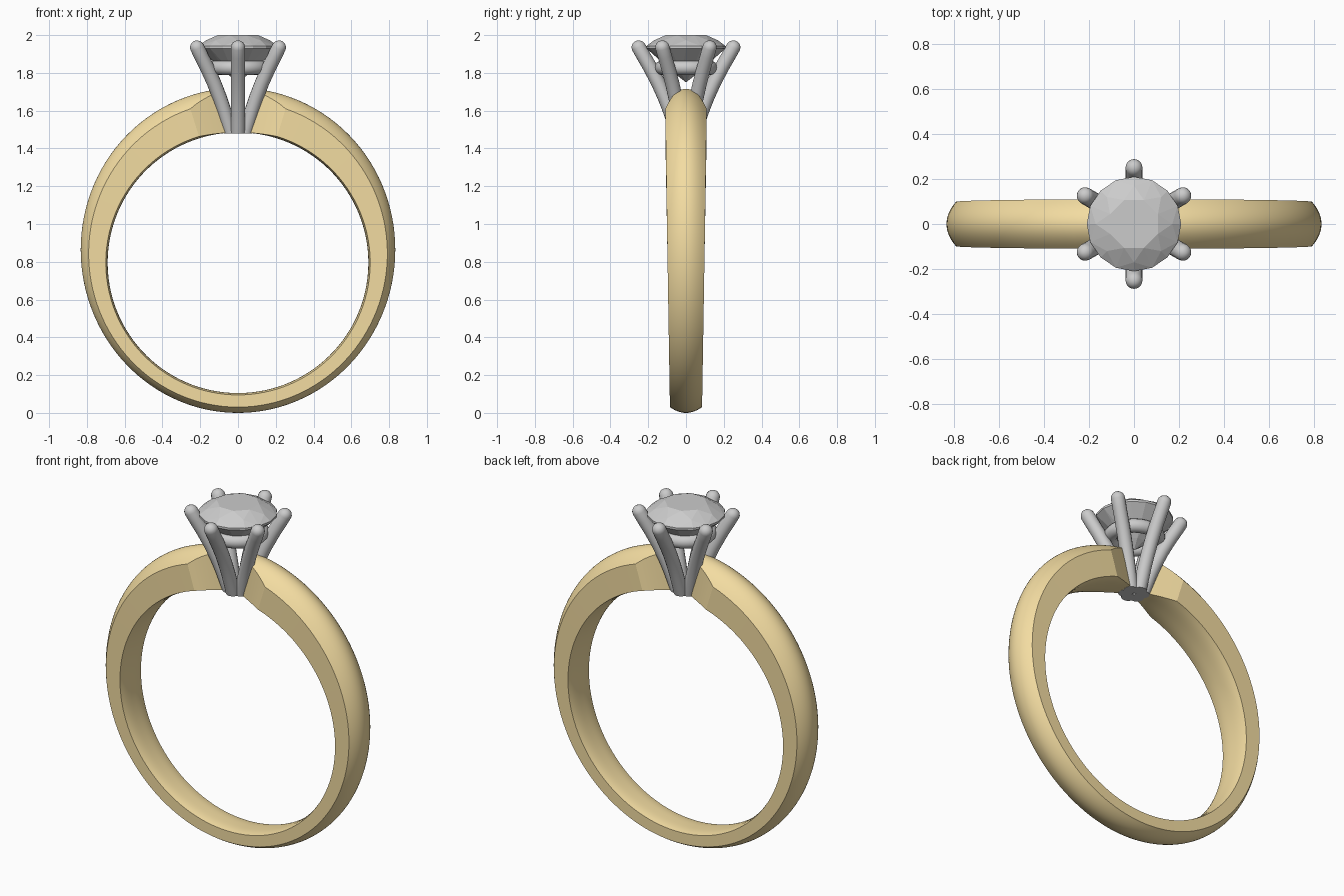
import bpy, bmesh
from math import sin, cos, pi

if "Cube" in bpy.data.objects:
    bpy.data.objects.remove(bpy.data.objects["Cube"])

CZ, R_IN = 0.795, 0.69          # finger hole centre height and radius


def finish(name, bm, mat=None, smooth=None):
    bmesh.ops.recalc_face_normals(bm, faces=bm.faces[:])
    me = bpy.data.meshes.new(name)
    bm.to_mesh(me)
    bm.free()
    ob = bpy.data.objects.new(name, me)
    bpy.context.collection.objects.link(ob)
    if mat:
        me.materials.append(mat)
    if smooth:
        bpy.ops.object.select_all(action='DESELECT')
        ob.select_set(True)
        bpy.context.view_layer.objects.active = ob
        bpy.ops.object.shade_smooth_by_angle(angle=smooth)
    return ob


def loft(bm, rings):
    """Skin closed rings of points and cap both ends."""
    vs = [[bm.verts.new(p) for p in ring] for ring in rings]
    n = len(vs[0])
    for a, b in zip(vs, vs[1:]):
        for i in range(n):
            j = (i + 1) % n
            bm.faces.new((a[i], a[j], b[j], b[i]))
    bm.faces.new(vs[0])
    bm.faces.new(vs[-1][::-1])


gold = bpy.data.materials.new("yellow_gold")
gold.diffuse_color = (0.9, 0.72, 0.36, 1)
gold.use_nodes = True
gold.node_tree.nodes["Principled BSDF"].inputs["Base Color"].default_value = gold.diffuse_color

# Band: domed section, thicker and wider at the top, shoulders pinched to the head
END, KINK = 0.10, 0.30


def band_section(t):
    u = (1 + cos(t)) / 2
    thick = 0.105 + 0.01 * u + 0.12 * u * u
    side = 0.71 * thick
    w = 0.085 + 0.025 * u
    near = min(t, 2 * pi - t)
    h = w
    if near < KINK:
        h = 0.05 + (w - 0.05) * (near - END) / (KINK - END)
    pts = []
    for i in range(11):          # inner comfort-fit face
        y = h * (i / 5 - 1)
        pts.append((y, R_IN + 0.01 * abs(y / w) ** 3))
    for i in range(15):          # outer dome
        y = h * (1 - i / 7)
        pts.append((y, R_IN + side + (thick - side) * (1 - (y / w) ** 2)))
    return [(r * sin(t), y, CZ + r * cos(t)) for y, r in pts]


angles = [END + (KINK - END) * i / 6 for i in range(6)]
angles += [KINK + (2 * pi - 2 * KINK) * i / 110 for i in range(111)]
angles += [2 * pi - a for a in reversed(angles[:6])]
bm = bmesh.new()
loft(bm, [band_section(t) for t in angles])
finish("band", bm, gold, 0.3)

# Six flared prongs with rounded tips, flat at the foot
path = [(0.046, 1.48), (0.062, 1.53), (0.085, 1.60), (0.112, 1.67),
        (0.148, 1.75), (0.190, 1.83), (0.225, 1.89), (0.250, 1.935)]
for k in range(6):
    a = pi / 6 + k * pi / 3
    rings = []
    tip = [(0.250 + 0.017 * sin(e), 1.935 + 0.033 * sin(e), cos(e))
           for e in (0.35, 0.7, 1.05, 1.4)]
    for i, (r, z, s) in enumerate([(r, z, 1) for r, z in path] + tip):
        tilt = 0 if i == 0 else 0.45 * min(1, i / 4)
        ring = []
        for j in range(16):
            b = 2 * pi * j / 16
            dr, dt = 0.038 * s * cos(b), 0.038 * s * sin(b)
            rr, zz = r + dr * cos(tilt), z - dr * sin(tilt)
            ring.append((rr * cos(a) - dt * sin(a), rr * sin(a) + dt * cos(a), zz))
        rings.append(ring)
    bm = bmesh.new()
    loft(bm, rings)
    finish(f"prong_{k + 1}", bm, smooth=0.7)

# Gallery ring joining the prongs below the stone
bpy.ops.mesh.primitive_torus_add(major_radius=0.128, minor_radius=0.038,
                                 major_segments=48, minor_segments=16,
                                 location=(0, 0, 1.827))
bpy.context.object.name = "gallery_ring"
bpy.ops.object.shade_smooth()

# Round brilliant stone: convex hull of facet corner rings
bm = bmesh.new()
for n, r, z, off in [(8, 0.115, 2.0, 0.5), (8, 0.170, 1.972, 0),
                     (16, 0.21, 1.942, 0), (16, 0.21, 1.93, 0),
                     (8, 0.06, 1.793, 0.5), (1, 0, 1.75, 0)]:
    for i in range(n):
        a = 2 * pi * (i + off) / n
        bm.verts.new((r * cos(a), r * sin(a), z))
bmesh.ops.convex_hull(bm, input=bm.verts[:])
bmesh.ops.dissolve_limit(bm, angle_limit=0.02, verts=bm.verts[:], edges=bm.edges[:])
finish("stone", bm)
